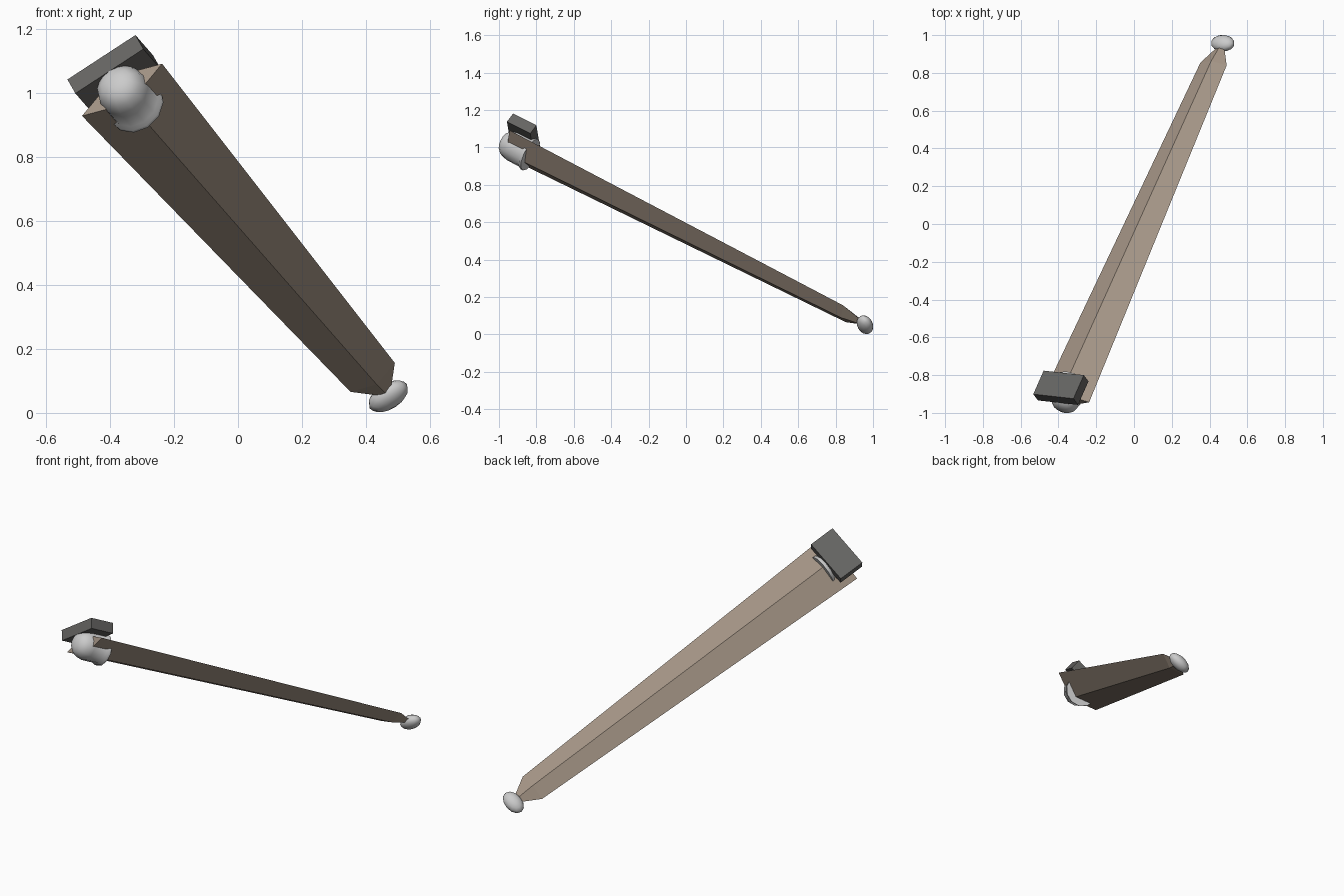
import bpy, bmesh, math
from mathutils import Matrix, Vector

if "Cube" in bpy.data.objects:
    bpy.data.objects.remove(bpy.data.objects["Cube"])

# Local frame: X = across the blade, Y = along it to the tip, Z = upper face normal
along = Vector((0.366, 0.83, -0.42)).normalized()
across = Vector((0.845, -0.065, 0.53))
across = (across - along * across.dot(along)).normalized()
up = across.cross(along)
FRAME = Matrix.Translation((-0.3625, -0.93, 1.01)) @ Matrix((across, along, up)).transposed().to_4x4()


def material(name, rgb):
    m = bpy.data.materials.new(name)
    m.diffuse_color = (*rgb, 1)
    m.use_nodes = True
    m.node_tree.nodes["Principled BSDF"].inputs["Base Color"].default_value = m.diffuse_color
    return m


def finish(name, bm, mat=None, smooth=False):
    bmesh.ops.recalc_face_normals(bm, faces=bm.faces)
    me = bpy.data.meshes.new(name)
    bm.to_mesh(me)
    bm.free()
    me.transform(FRAME)
    ob = bpy.data.objects.new(name, me)
    bpy.context.collection.objects.link(ob)
    if mat:
        me.materials.append(mat)
    if smooth:
        bpy.ops.object.select_all(action='DESELECT')
        ob.select_set(True)
        bpy.context.view_layer.objects.active = ob
        bpy.ops.object.shade_smooth_by_angle(angle=math.radians(50))
    return ob


def loft(bm, rings):
    n = len(rings[0])
    vs = [[bm.verts.new(p) for p in r] for r in rings]
    for a, b in zip(vs, vs[1:]):
        for i in range(n):
            j = (i + 1) % n
            bm.faces.new((a[i], a[j], b[j], b[i]))
    bm.faces.new(vs[0])
    bm.faces.new(vs[-1])


brown = material("brown", (0.36, 0.29, 0.23))
dark = material("dark", (0.13, 0.128, 0.122))

# Tapered diamond-section blade with a pointed end
bm = bmesh.new()
loft(bm, [[(w, t, 0), (0, t, h), (-w, t, 0), (0, t, -h)]
          for t, w, h in ((0, 0.15, 0.057), (2.14, 0.083, 0.03), (2.25, 0.02, 0.012))])
finish("blade", bm, brown)

# Domed socket with a flared rim around the wide end
profile = [(0.022, -0.063), (0.05, -0.053), (0.072, -0.03), (0.083, 0.01),
           (0.083, 0.095), (0.093, 0.105), (0.093, 0.118)]
bm = bmesh.new()
loft(bm, [[(r * math.cos(k * math.tau / 12), t, r * math.sin(k * math.tau / 12))
           for k in range(12)] for r, t in profile])
finish("socket", bm, smooth=True)

# Mounting block on the upper side
bm = bmesh.new()
bmesh.ops.create_cube(bm, size=1, matrix=Matrix.Translation((0, 0.023, 0.08))
                      @ Matrix.Diagonal((0.255, 0.15, 0.06, 1)))
finish("mount_block", bm, dark)

# Flattened knob at the tip
bm = bmesh.new()
knob = FRAME.inverted() @ Vector((0.47, 0.957, 0.052))
bmesh.ops.create_uvsphere(bm, u_segments=12, v_segments=8, radius=1,
                          matrix=Matrix.Translation(knob)
                          @ Matrix.Diagonal((0.07, 0.047, 0.037, 1)))
finish("tip_knob", bm, smooth=True)
